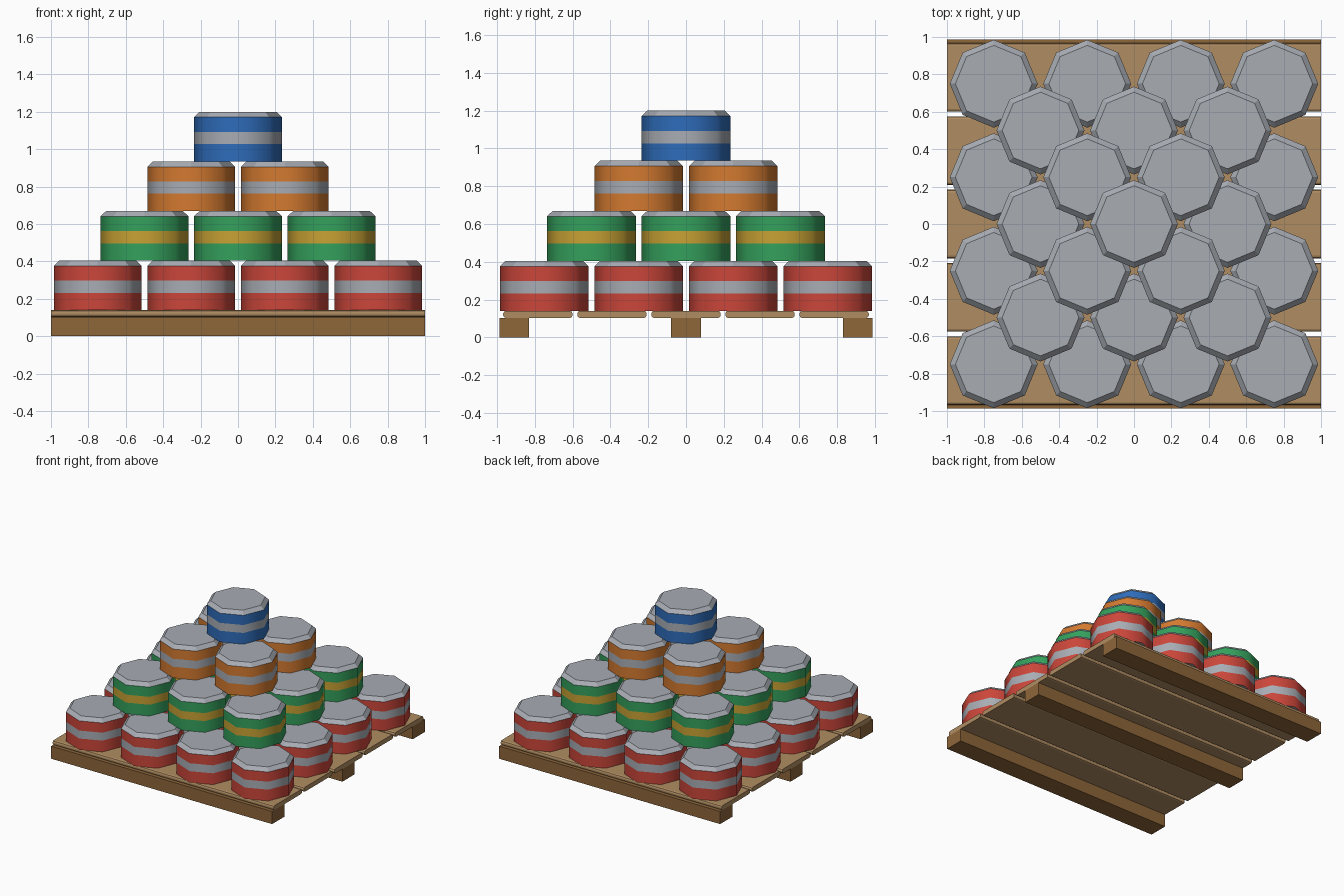
import bpy, bmesh, math

if "Cube" in bpy.data.objects:
    bpy.data.objects.remove(bpy.data.objects["Cube"])


def material(name, rgb):
    def lin(c):
        c /= 255
        return c / 12.92 if c <= 0.04045 else ((c + 0.055) / 1.055) ** 2.4
    m = bpy.data.materials.new(name)
    m.diffuse_color = (*[lin(c) for c in rgb], 1)
    m.use_nodes = True
    m.node_tree.nodes["Principled BSDF"].inputs["Base Color"].default_value = m.diffuse_color
    return m


grey = material("steel grey", (168, 173, 180))
red = material("red paint", (203, 70, 58))
green = material("green paint", (52, 160, 92))
yellow = material("yellow paint", (200, 162, 52))
orange = material("orange paint", (212, 122, 48))
blue = material("blue paint", (46, 108, 186))
plank_wood = material("light plank wood", (176, 141, 98))
runner_wood = material("dark runner wood", (142, 102, 58))


def add(name, mesh, loc=(0, 0, 0)):
    ob = bpy.data.objects.new(name, mesh)
    ob.location = loc
    bpy.context.collection.objects.link(ob)
    return ob


def bar_mesh(name, width, height, bevel, mat):
    """Bar along x, with its long edges optionally chamfered."""
    bm = bmesh.new()
    bmesh.ops.create_cube(bm, size=1)
    for v in bm.verts:
        v.co.x *= 2
        v.co.y *= width
        v.co.z *= height
    if bevel:
        long_edges = [e for e in bm.edges
                      if abs(e.verts[0].co.x - e.verts[1].co.x) > 1]
        bmesh.ops.bevel(bm, geom=long_edges, offset=bevel, segments=2,
                        profile=0.5, affect='EDGES')
    me = bpy.data.meshes.new(name)
    bm.to_mesh(me)
    bm.free()
    me.materials.append(mat)
    return me


def can_mesh(name, paint, stripe):
    """Eight-sided can: painted bands, then a grey chamfered lid."""
    sides, r = 8, 0.235
    profile = [(r, 0), (r, 0.092), (r, 0.157), (r, 0.236), (0.205, 0.265)]
    bands = [1, 2, 1, 0]
    bm = bmesh.new()
    rings = [[bm.verts.new((rad * math.cos(2 * math.pi * i / sides),
                            rad * math.sin(2 * math.pi * i / sides), z))
              for i in range(sides)] for rad, z in profile]
    for k, band in enumerate(bands):
        for i in range(sides):
            j = (i + 1) % sides
            f = bm.faces.new((rings[k][i], rings[k][j],
                              rings[k + 1][j], rings[k + 1][i]))
            f.material_index = band
            f.smooth = band > 0
    bm.faces.new(rings[-1])
    bm.faces.new(rings[0][::-1])
    # keep the rims crisp
    for e in bm.edges:
        if any(not f.smooth for f in e.link_faces):
            e.smooth = False
    me = bpy.data.meshes.new(name)
    bm.to_mesh(me)
    bm.free()
    for m in (grey, paint, stripe):
        me.materials.append(m)
    return me


# Pallet runners
runner = bar_mesh("runner", 0.157, 0.103, 0, runner_wood)
for i, y in enumerate((-0.9085, 0, 0.9085)):
    add(f"pallet_runner_{i + 1}", runner, (0, y, 0.0515))

# Pallet planks
plank = bar_mesh("plank", 0.367, 0.037, 0.014, plank_wood)
for i in range(5):
    add(f"pallet_plank_{i + 1}", plank, (0, (i - 2) * 0.392, 0.1215))

# Pyramid of cans, one paint scheme per layer
layers = [(4, "red_can", red, grey), (3, "green_can", green, yellow),
          (2, "orange_can", orange, grey), (1, "blue_can", blue, grey)]
for level, (n, name, paint, stripe) in enumerate(layers):
    me = can_mesh(name, paint, stripe)
    for i in range(n):
        for j in range(n):
            add(f"{name}_{i + 1}_{j + 1}", me,
                ((i - (n - 1) / 2) * 0.5, (j - (n - 1) / 2) * 0.5,
                 0.14 + level * 0.265))
